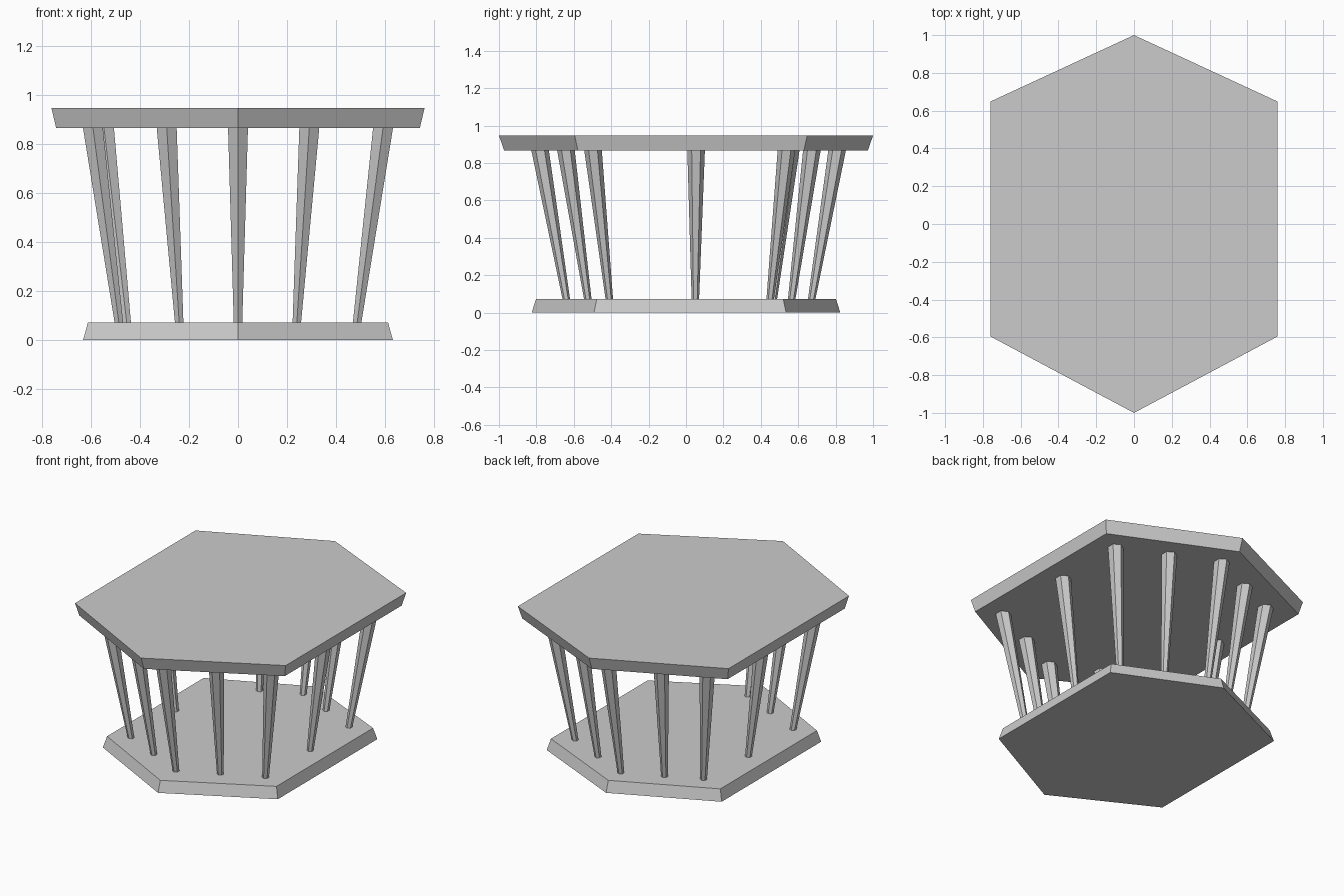
import bpy, bmesh, math

if "Cube" in bpy.data.objects:
    bpy.data.objects.remove(bpy.data.objects["Cube"])


def hexagon(half_x, back_tip, back_side, front_side, front_tip):
    return [(0, front_tip), (half_x, front_side), (half_x, back_side),
            (0, back_tip), (-half_x, back_side), (-half_x, front_side)]


def column_ring(center, radius):
    angles = [math.radians(-90 + 60 * i) for i in range(6)]
    return [(center[0] + radius * math.cos(a), center[1] + radius * math.sin(a))
            for a in angles]


def loft(name, low, z0, high, z1):
    """Closed solid between two matching outlines."""
    bm = bmesh.new()
    a = [bm.verts.new((x, y, z0)) for x, y in low]
    b = [bm.verts.new((x, y, z1)) for x, y in high]
    bm.faces.new(a[::-1])
    bm.faces.new(b)
    n = len(a)
    for i in range(n):
        j = (i + 1) % n
        bm.faces.new((a[i], a[j], b[j], b[i]))
    mesh = bpy.data.meshes.new(name)
    bm.to_mesh(mesh)
    bm.free()
    obj = bpy.data.objects.new(name, mesh)
    bpy.context.collection.objects.link(obj)
    return obj


# Base slab, narrowing upward
loft("base_slab", hexagon(0.632, 0.825, 0.535, -0.492, -0.825), 0,
     hexagon(0.612, 0.802, 0.52, -0.477, -0.802), 0.073)

# Top slab, widening upward
loft("top_slab", hexagon(0.742, 0.972, 0.63, -0.578, -0.972), 0.866,
     hexagon(0.761, 1.0, 0.648, -0.595, -1.0), 0.947)

# Outward-leaning columns: (foot centre, head centre)
columns = [((0, -0.64), (0, -0.78)), ((0, 0.672), (0, 0.808))]
for s in (-1, 1):
    columns += [((s * 0.24, -0.525), (s * 0.291, -0.642)),
                ((s * 0.486, -0.41), (s * 0.592, -0.497)),
                ((s * 0.486, 0.05), (s * 0.592, 0.054)),
                ((s * 0.24, 0.565), (s * 0.291, 0.673))]
columns += [((0.486, 0.45), (0.592, 0.537)), ((-0.454, 0.467), (-0.547, 0.56))]

for i, (foot, head) in enumerate(columns):
    loft(f"column_{i + 1}", column_ring(foot, 0.02), 0.072,
         column_ring(head, 0.047), 0.868)
